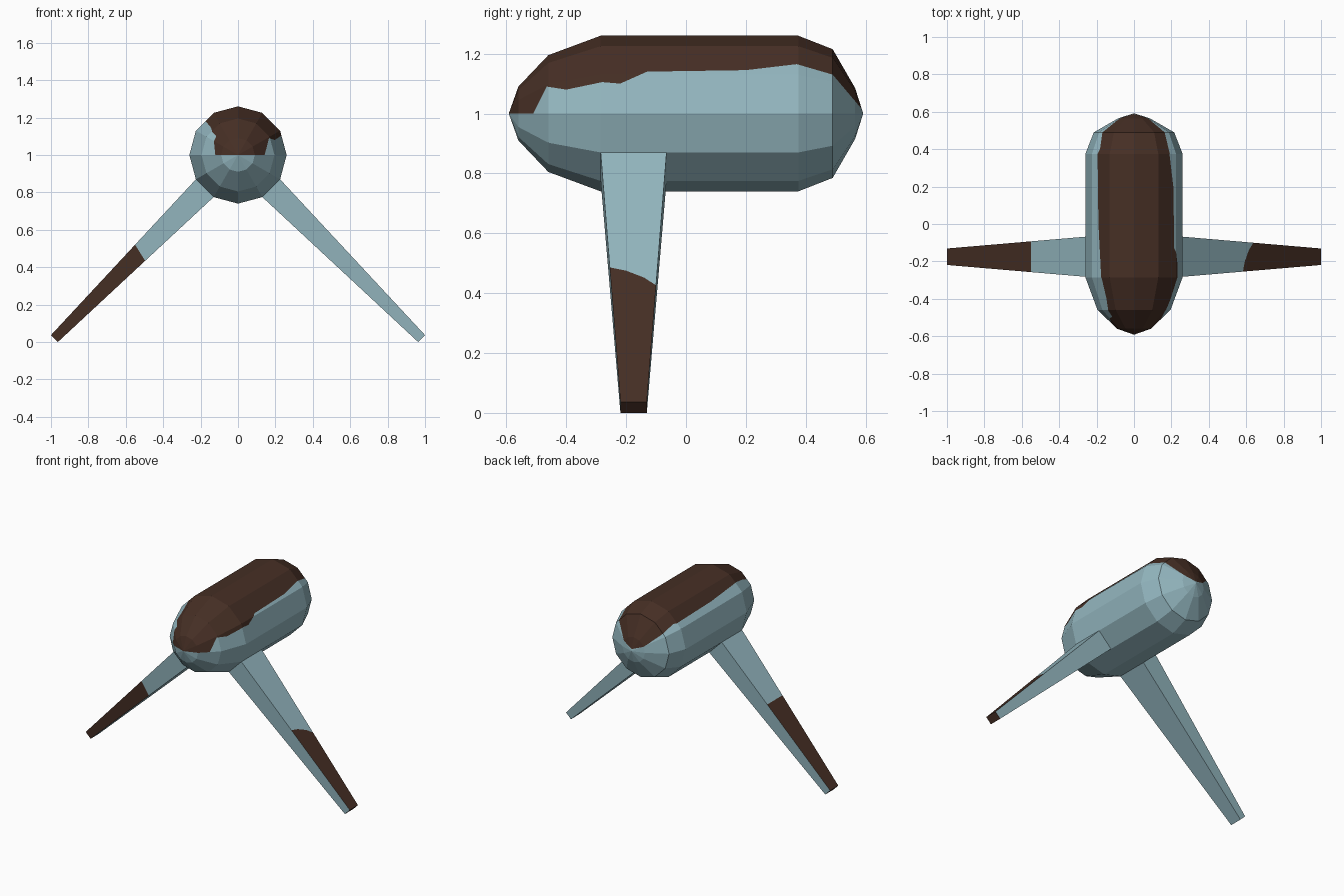
import bpy, bmesh, math
from mathutils import Vector

if "Cube" in bpy.data.objects:
    bpy.data.objects.remove(bpy.data.objects["Cube"])


def material(name, rgb):
    m = bpy.data.materials.new(name)
    m.diffuse_color = (*rgb, 1)
    m.use_nodes = True
    m.node_tree.nodes["Principled BSDF"].inputs["Base Color"].default_value = m.diffuse_color
    return m


MATS = [material("pale blue", (0.296, 0.474, 0.527)),
        material("dark brown", (0.061, 0.028, 0.018))]


def finish(bm, name):
    me = bpy.data.meshes.new(name)
    bm.normal_update()
    bm.to_mesh(me)
    bm.free()
    for m in MATS:
        me.materials.append(m)
    ob = bpy.data.objects.new(name, me)
    bpy.context.collection.objects.link(ob)
    return ob


def cut(bm, faces, co, no):
    """Split only the given faces along a plane."""
    geom = set(faces)
    for f in faces:
        geom.update(f.edges)
        geom.update(f.verts)
    bmesh.ops.bisect_plane(bm, geom=list(geom), dist=1e-5, plane_co=co, plane_no=no)


def paint_above(bm, pick, line):
    """Cut the picked faces along a (y, z) line; return a test for faces above it."""
    for y, _ in line:
        cut(bm, [f for f in bm.faces if pick(f)], (0, y, 0), (0, 1, 0))
    for (y0, z0), (y1, z1) in zip(line, line[1:]):
        slab = [f for f in bm.faces
                if pick(f) and y0 < f.calc_center_median().y < y1]
        if slab:
            cut(bm, slab, (0, y0, z0), Vector((0, z0 - z1, y1 - y0)).normalized())

    def above(f):
        c = f.calc_center_median()
        for (y0, z0), (y1, z1) in zip(line, line[1:]):
            if y0 <= c.y <= y1:
                return c.z > z0 + (z1 - z0) * (c.y - y0) / (y1 - y0)
        return False
    return above


# Body: twelve-sided capsule along y, as (y, radius) rings between two tips
RINGS = [(-0.56, 0.09), (-0.46, 0.195), (-0.285, 0.26), (-0.065, 0.26),
         (0.375, 0.26), (0.49, 0.215), (0.565, 0.085)]
N = 12
bm = bmesh.new()
rings = [[bm.verts.new((r * math.sin(i * math.tau / N), y, 1 + r * math.cos(i * math.tau / N)))
          for i in range(N)] for y, r in RINGS]
nose, tail = bm.verts.new((0, -0.592, 1)), bm.verts.new((0, 0.592, 1))
for i in range(N):
    j = (i + 1) % N
    bm.faces.new((nose, rings[0][i], rings[0][j]))
    bm.faces.new((tail, rings[-1][j], rings[-1][i]))
    for a, b in zip(rings, rings[1:]):
        bm.faces.new((a[i], b[i], b[j], a[j]))
bmesh.ops.recalc_face_normals(bm, faces=bm.faces)

# Irregular brown back patch, one edge line per side
EDGES = {
    1: [(-0.6, 1.0), (-0.51, 1.0), (-0.465, 1.09), (-0.4, 1.08), (-0.28, 1.105),
        (-0.22, 1.10), (-0.13, 1.14), (0.2, 1.145), (0.37, 1.165), (0.49, 1.13), (0.6, 1.0)],
    -1: [(-0.6, 1.0), (-0.53, 1.0), (-0.495, 1.10), (-0.455, 1.13), (-0.4, 1.15),
         (-0.29, 1.18), (0.0, 1.165), (0.4, 1.16), (0.49, 1.125), (0.6, 1.0)],
}
for side, line in EDGES.items():
    def pick(f, s=side):
        c = f.calc_center_median()
        return c.x * s > 0 and c.z > 1.0
    above = paint_above(bm, pick, line)
    for f in bm.faces:
        if pick(f) and above(f):
            f.material_index = 1
finish(bm, "body")


# Legs: tapered beams growing out of the lower side faces of the body
def leg(side):
    bm = bmesh.new()

    def section(outer, inner, half):
        pts = [(outer, -half), (outer, half), (inner, half), (inner, -half)]
        return [bm.verts.new((side * p[0], -0.175 + h, p[1])) for p, h in pts]
    a = section((0.225, 0.87), (0.13, 0.775), 0.11)
    b = section((1.0, 0.037), (0.963, 0.0), 0.044)
    for i in range(4):
        j = (i + 1) % 4
        bm.faces.new((a[i], a[j], b[j], b[i]))
    bm.faces.new(b)
    bmesh.ops.recalc_face_normals(bm, faces=bm.faces)
    bm.normal_update()
    return bm


def is_outer(f):
    return f.normal.z > 0.3


def is_tip(f):
    return f.normal.z < -0.3 and all(v.co.z < 0.05 for v in f.verts)


# Right leg: brown lower part on the outer face only
bm = leg(1)
above = paint_above(bm, is_outer, [(-0.29, 0.485), (-0.25, 0.485), (-0.2, 0.475),
                                   (-0.14, 0.452), (-0.06, 0.40)])
bm.normal_update()
for f in bm.faces:
    if is_tip(f) or (is_outer(f) and not above(f)):
        f.material_index = 1
finish(bm, "right_leg")

# Left leg: brown lower part on the outer and front faces
bm = leg(-1)
cut(bm, [f for f in bm.faces if is_outer(f) or f.normal.y < -0.5],
    (-0.55, 0, 0.52), Vector((0.08, 0, 0.05)).normalized())
bm.normal_update()
for f in bm.faces:
    low = f.calc_center_median().x < -0.53
    if is_tip(f) or (low and (is_outer(f) or f.normal.y < -0.5)):
        f.material_index = 1
finish(bm, "left_leg")
